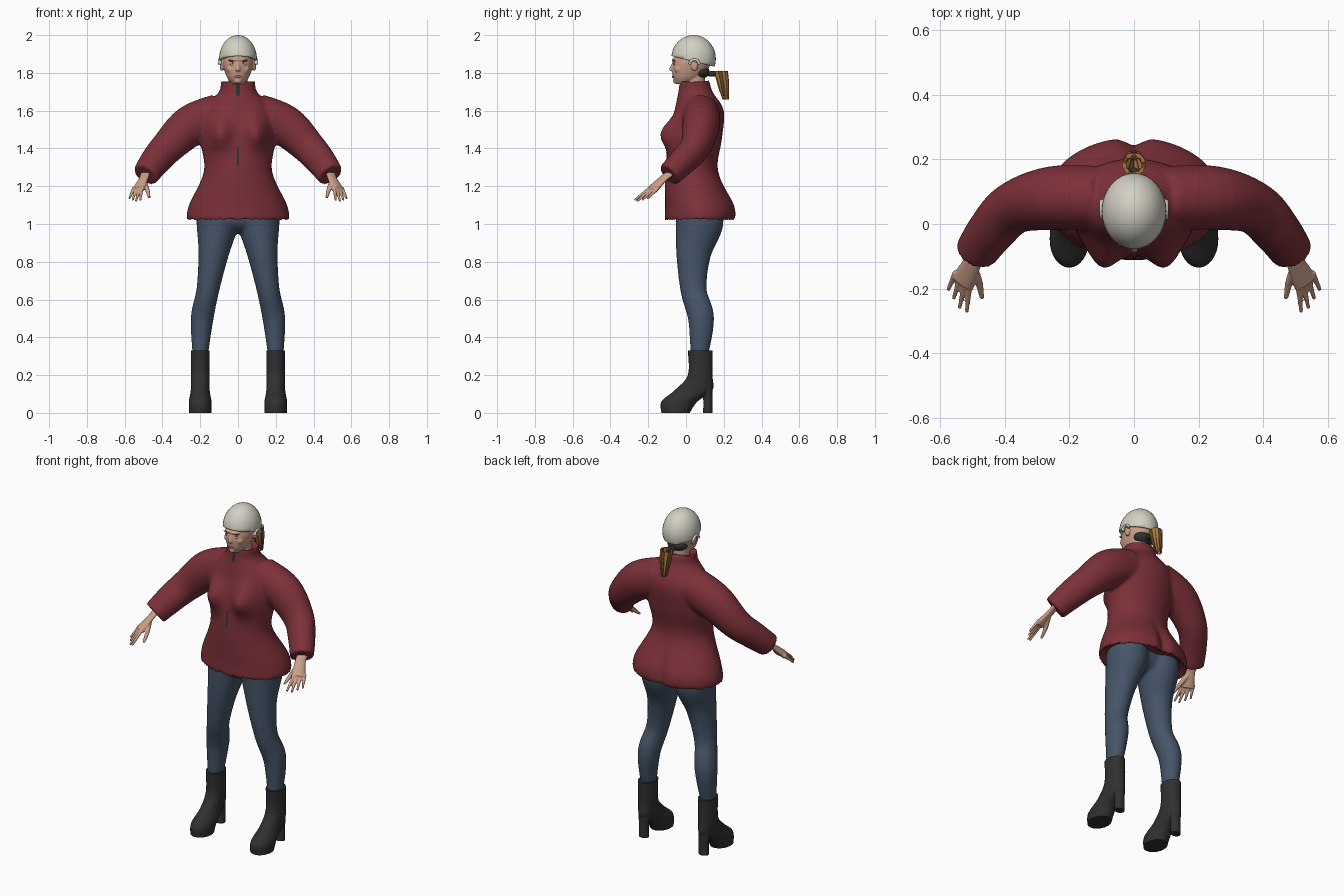
import bpy
import bmesh
from math import sin, cos, pi, exp, radians
from mathutils import Vector, Matrix

if "Cube" in bpy.data.objects:
    bpy.data.objects.remove(bpy.data.objects["Cube"], do_unlink=True)


def material(name, *rgb):
    mat = bpy.data.materials.new(name)
    mat.use_nodes = True
    mat.diffuse_color = (*rgb, 1)
    mat.node_tree.nodes["Principled BSDF"].inputs["Base Color"].default_value = (*rgb, 1)
    return mat


red = material("jacket red", 0.2, 0.03, 0.04)
blue = material("denim blue", 0.06, 0.09, 0.14)
black = material("boot black", 0.03, 0.03, 0.03)
skin = material("skin", 0.6, 0.35, 0.25)
white = material("helmet white", 0.65, 0.63, 0.55)
amber = material("hair amber", 0.45, 0.2, 0.05)
brown = material("hair brown", 0.15, 0.07, 0.02)
rose = material("lip rose", 0.35, 0.14, 0.1)


def spline(stations, steps=5):
    """Catmull-Rom interpolation of station tuples."""
    points = [Vector(station) for station in stations]
    points = [points[0], *points, points[-1]]
    result = []
    for before, start, end, after in zip(points, points[1:], points[2:], points[3:]):
        leave, arrive = (end - before) / 2, (after - start) / 2
        for i in range(steps):
            t = i / steps
            ease = t * t * (3 - 2 * t)
            result.append(start.lerp(end, ease) + leave * t * (1 - t) ** 2 - arrive * t * t * (1 - t))
    return result + [points[-1]]


def skin_rings(bm, rings):
    """Join rings of points into a closed body."""
    loops = [[bm.verts.new(point) for point in ring] for ring in rings]
    for lower, upper in zip(loops, loops[1:]):
        for k in range(len(lower)):
            bm.faces.new((lower[k], lower[k - 1], upper[k - 1], upper[k]))
    bm.faces.new(loops[0])
    bm.faces.new(loops[-1])


def circle(centre, u, v, segments):
    angles = [2 * pi * k / segments for k in range(segments)]
    return [centre + u * cos(a) + v * sin(a) for a in angles]


def profile(bm, rows, centre_x=0, segments=32, shape=lambda point: point):
    """Level oval rings from rows of height, half width, front y and back y."""
    rings = []
    for z, width, front, back in spline(rows):
        centre = Vector((centre_x, (front + back) / 2, z))
        ring = circle(centre, Vector((width, 0, 0)), Vector((0, (back - front) / 2, 0)), segments)
        rings.append([shape(point) for point in ring])
    skin_rings(bm, rings)


def tube(bm, path, side, squash=1.0, flip=1, segments=16):
    """Oval rings across a path of x, y, z and radius; squash scales them off the side axis."""
    rows = spline(path)
    rings = []
    for i, row in enumerate(rows):
        along = (rows[min(i + 1, len(rows) - 1)] - rows[max(i - 1, 0)]).xyz.normalized()
        u = (side - along * along.dot(side)).normalized()
        ring = circle(row.xyz, u * row.w, along.cross(u) * row.w * squash, segments)
        rings.append([Vector((p.x * flip, p.y, p.z)) for p in ring])
    skin_rings(bm, rings)


def ball(bm, centre, radii):
    place = Matrix.Translation(centre) @ Matrix.Diagonal((*radii, 1))
    bmesh.ops.create_uvsphere(bm, u_segments=32, v_segments=20, radius=1, matrix=place)


def finish(name, bm, mat, voxel=None):
    """Turn a bmesh into an object; with a voxel size, fuse its parts into one soft skin."""
    bmesh.ops.recalc_face_normals(bm, faces=bm.faces)
    mesh = bpy.data.meshes.new(name)
    bm.to_mesh(mesh)
    bm.free()
    obj = bpy.data.objects.new(name, mesh)
    bpy.context.collection.objects.link(obj)
    mesh.materials.append(mat)
    bpy.ops.object.select_all(action="DESELECT")
    obj.select_set(True)
    bpy.context.view_layer.objects.active = obj
    if voxel:
        fuse = obj.modifiers.new("fuse", "REMESH")
        fuse.mode = "VOXEL"
        fuse.voxel_size = voxel
        soften = obj.modifiers.new("soften", "SMOOTH")
        soften.iterations = 3
        for modifier in (fuse.name, soften.name):
            bpy.ops.object.modifier_apply(modifier=modifier)
    bpy.ops.object.shade_smooth_by_angle(angle=radians(45))
    return obj


def front_y(obj, x, z):
    """Where the front of an object lies at a given x and z."""
    hit, point, normal, face = obj.ray_cast(Vector((x, -1, z)), Vector((0, 1, 0)))
    return point.y if hit else 0


def bump(distance, width):
    return exp(-(distance / width) ** 2)


SIDES = ((1, "left"), (-1, "right"))
ACROSS_X = Vector((1, 0, 0))


# Jacket: torso with bust and seat shaping, fused with both sleeves
def shape_torso(point):
    if point.y < 0.05:
        point.y -= 0.07 * bump(abs(point.x) - 0.1, 0.06) * bump(point.z - 1.48, 0.08)
    else:
        point.y -= 0.03 * bump(point.x, 0.03) * bump(point.z - 1.08, 0.1)
    return point


TORSO = [(1.05, 0.24, -0.08, 0.23), (1.02, 0.27, -0.11, 0.26), (1.1, 0.26, -0.11, 0.26),
         (1.28, 0.18, -0.11, 0.17), (1.45, 0.2, -0.09, 0.19), (1.6, 0.19, -0.06, 0.2),
         (1.7, 0.1, -0.04, 0.14), (1.76, 0.09, -0.03, 0.12), (1.73, 0.06, 0, 0.08)]
SLEEVE = [(0.1, 0.08, 1.58, 0.11), (0.25, 0.08, 1.52, 0.11), (0.37, 0.05, 1.41, 0.09),
          (0.44, -0.02, 1.33, 0.08), (0.49, -0.09, 1.26, 0.07)]
bm = bmesh.new()
profile(bm, TORSO, segments=64, shape=shape_torso)
for flip, which in SIDES:
    tube(bm, SLEEVE, Vector((1, 0, 1)), squash=0.9, flip=flip, segments=32)
jacket = finish("jacket", bm, red, voxel=0.01)


# Zip sections laid on the jacket front
def zip_strip(name, low, high, half):
    bm = bmesh.new()
    rows = []
    for i in range(9):
        z = low + (high - low) * i / 8
        rows.append([bm.verts.new((x, front_y(jacket, x, z) - 0.003, z)) for x in (-half, half)])
    for (a, b), (c, d) in zip(rows, rows[1:]):
        bm.faces.new((a, b, d, c))
    finish(name, bm, black)


zip_strip("collar_zip", 1.68, 1.75, 0.01)
zip_strip("waist_zip", 1.31, 1.41, 0.005)

# Trousers: two legs fused with a hidden pelvis
LEG = [(0.11, 0.07, 1.08, 0.1), (0.11, 0.07, 1, 0.11), (0.13, 0.04, 0.84, 0.08),
       (0.16, 0.04, 0.65, 0.06), (0.19, 0.08, 0.5, 0.06), (0.2, 0.07, 0.3, 0.04)]
bm = bmesh.new()
for flip, which in SIDES:
    tube(bm, LEG, ACROSS_X, squash=1.15, flip=flip, segments=32)
ball(bm, (0, 0.06, 1.03), (0.19, 0.11, 0.08))
finish("trousers", bm, blue, voxel=0.01)

BOOT = [(0.33, 0.05, 0.01, 0.14), (0.2, 0.05, 0.01, 0.14), (0.12, 0.05, -0.06, 0.14),
        (0.06, 0.06, -0.13, 0.06), (0, 0.06, -0.13, 0.02)]
HEEL = [(0.15, 0.04, 0.06, 0.14), (0.08, 0.03, 0.09, 0.14), (0, 0.03, 0.09, 0.14)]
PALM = [(0.49, -0.08, 1.27, 0.03), (0.5, -0.12, 1.24, 0.03), (0.53, -0.18, 1.18, 0.04)]
THUMB = [(0.5, -0.13, 1.23, 0.015), (0.48, -0.18, 1.18, 0.012), (0.47, -0.23, 1.14, 0.007)]
for flip, which in SIDES:
    # Heeled boot
    bm = bmesh.new()
    profile(bm, BOOT, centre_x=0.2 * flip)
    profile(bm, HEEL, centre_x=0.2 * flip)
    finish(which + "_boot", bm, black)

    # Hand: palm, thumb and four spread fingers, the middle ones longest
    bm = bmesh.new()
    across = Vector((0.7, 0.7, 0))
    tube(bm, PALM, across, squash=0.5, flip=flip)
    tube(bm, THUMB, across, flip=flip)
    for i in range(4):
        spread = across * (i - 1.5)
        reach = (Vector((0.02, -0.08, -0.07)) + spread * 0.01) * (1 - 0.1 * abs(i - 1))
        root = Vector((0.53, -0.17, 1.19)) + spread * 0.02
        finger = [(*(root + reach * t), 0.01 - 0.004 * t) for t in (0, 0.5, 1)]
        tube(bm, finger, across, flip=flip)
    finish(which + "_hand", bm, skin, voxel=0.004)

# Head: skull, neck, nose, chin, brow, cheeks and ears fused
SKULL = [(1.74, 0.03, -0.05, 0.02), (1.78, 0.06, -0.07, 0.09), (1.85, 0.08, -0.07, 0.13),
         (1.92, 0.07, -0.05, 0.12)]
bm = bmesh.new()
profile(bm, SKULL)
tube(bm, [(0, 0.05, 1.68, 0.05), (0, 0.05, 1.82, 0.05)], ACROSS_X)
tube(bm, [(0, -0.06, 1.86, 0.01), (0, -0.08, 1.81, 0.012)], ACROSS_X)
ball(bm, (0, -0.05, 1.757), (0.02, 0.02, 0.015))
ball(bm, (0, -0.055, 1.87), (0.05, 0.02, 0.01))
for flip, which in SIDES:
    ball(bm, (flip * 0.085, 0.045, 1.84), (0.012, 0.02, 0.03))
    ball(bm, (flip * 0.04, -0.04, 1.82), (0.02, 0.02, 0.02))
head = finish("head", bm, skin, voxel=0.0045)


# Thin details set on the face
def face_detail(name, x, z, width, height, mat):
    bm = bmesh.new()
    ball(bm, (x, front_y(head, x, z), z), (width, 0.004, height))
    finish(name, bm, mat)


for flip, which in SIDES:
    face_detail(which + "_eye", flip * 0.03, 1.846, 0.015, 0.005, white)
    face_detail(which + "_iris", flip * 0.03, 1.848, 0.008, 0.006, brown)
    face_detail(which + "_eyebrow", flip * 0.033, 1.865, 0.018, 0.004, brown)
face_detail("lips", 0, 1.78, 0.02, 0.007, rose)

# Helmet shell, cut along a rim that drops to the back, with a roll over each ear
bm = bmesh.new()
ball(bm, (0, 0.04, 1.875), (0.1, 0.118, 0.125))
bmesh.ops.bisect_plane(bm, geom=bm.verts[:] + bm.edges[:] + bm.faces[:], clear_inner=True,
                       plane_co=(0, -0.08, 1.89), plane_no=(0, 1, 4))
helmet = finish("helmet", bm, white)
wall = helmet.modifiers.new("wall", "SOLIDIFY")
wall.thickness = 0.01
for flip, which in SIDES:
    bm = bmesh.new()
    arc = [(0.097, 0.045 + 0.025 * cos(a), 1.845 + 0.025 * sin(a), 0.01)
           for a in (pi * i / 6 for i in range(7))]
    tube(bm, arc, ACROSS_X, squash=0.7, flip=flip)
    finish(which + "_ear_roll", bm, white)

# Dark nape strap and tie, then a ponytail of tapering locks
bm = bmesh.new()
ball(bm, (0, 0.08, 1.805), (0.06, 0.045, 0.035))
ball(bm, (0, 0.14, 1.795), (0.02, 0.035, 0.015))
finish("nape_strap", bm, black)
locks = 11
for i in range(locks):
    out = Vector((sin(2 * pi * i / locks), cos(2 * pi * i / locks), 0))
    lock = []
    for t in (0, 0.3, 0.6, 1):
        centre = Vector((0, 0.185 + 0.025 * t, 1.81 - 0.15 * t))
        lock.append((*(centre + out * 0.03 * (1 - t * t / 2)), 0.011 - 0.007 * t))
    bm = bmesh.new()
    tube(bm, lock, out.cross(Vector((0, 0, 1))), squash=0.6)
    finish("ponytail_lock", bm, brown if i % 3 == 0 else amber)
